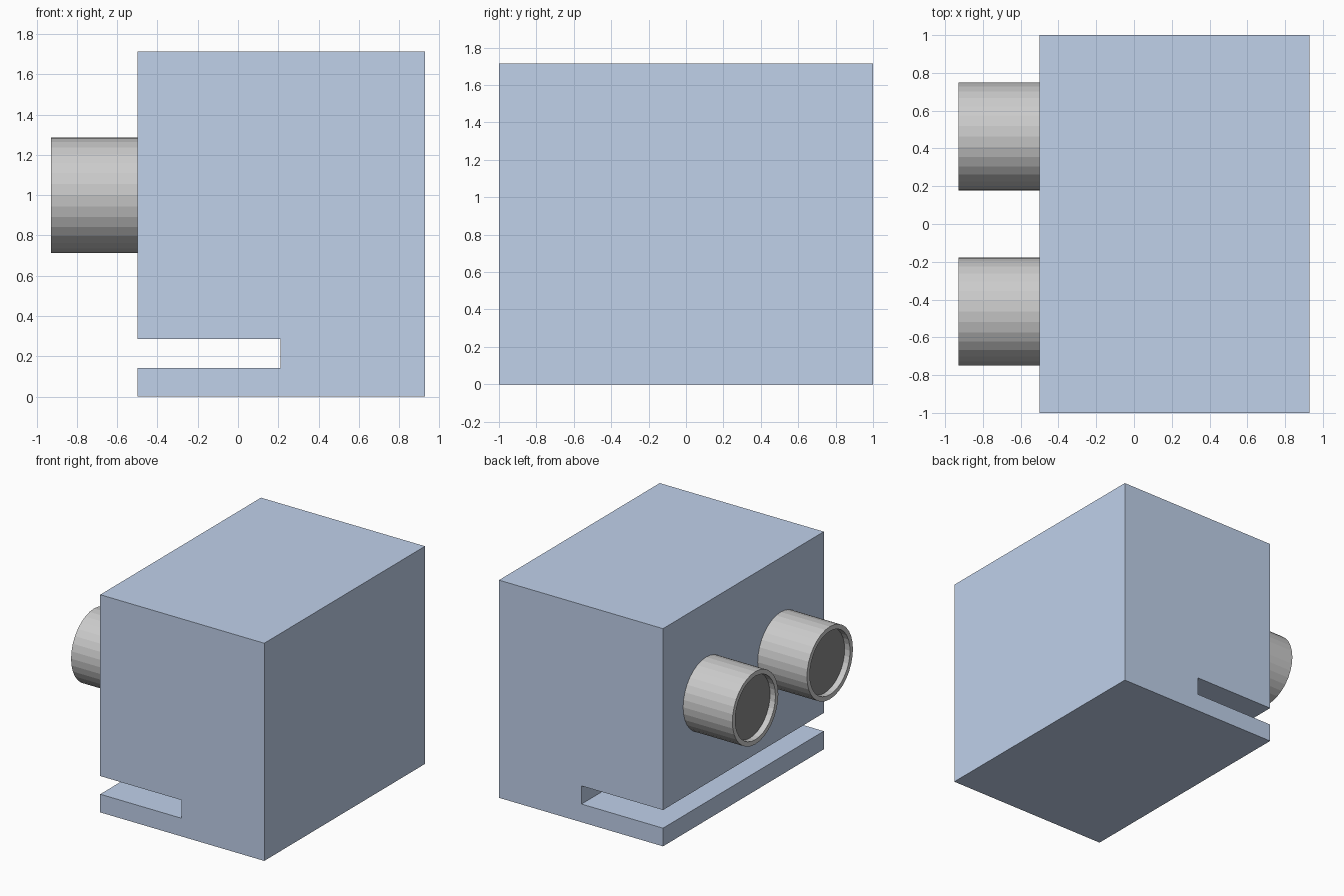
import bpy, bmesh
from math import cos, sin, pi

if "Cube" in bpy.data.objects:
    bpy.data.objects.remove(bpy.data.objects["Cube"])

SIDES = 32


def material(name, rgb):
    mat = bpy.data.materials.new(name)
    mat.diffuse_color = (*rgb, 1)
    mat.use_nodes = True
    mat.node_tree.nodes["Principled BSDF"].inputs["Base Color"].default_value = mat.diffuse_color
    return mat


def make_object(name, bm, mat=None):
    bmesh.ops.recalc_face_normals(bm, faces=bm.faces)
    mesh = bpy.data.meshes.new(name)
    bm.to_mesh(mesh)
    bm.free()
    obj = bpy.data.objects.new(name, mesh)
    bpy.context.collection.objects.link(obj)
    if mat:
        mesh.materials.append(mat)
    return obj


def ring(bm, x, y, z, radius):
    return [bm.verts.new((x, y + radius * cos(2 * pi * i / SIDES),
                          z + radius * sin(2 * pi * i / SIDES))) for i in range(SIDES)]


blue = material("blue_paint", (0.525, 0.635, 0.824))
dark = material("dark_glass", (0.25, 0.25, 0.25))

# Body: side profile with the slot, extruded across the width
profile = [(-0.5, 0), (0.929, 0), (0.929, 1.714), (-0.5, 1.714),
           (-0.5, 0.286), (0.21, 0.286), (0.21, 0.143), (-0.5, 0.143)]
bm = bmesh.new()
face = bm.faces.new([bm.verts.new((x, -1, z)) for x, z in profile])
side = bmesh.ops.extrude_face_region(bm, geom=[face])["geom"]
bmesh.ops.translate(bm, vec=(0, 2, 0),
                    verts=[v for v in side if isinstance(v, bmesh.types.BMVert)])
make_object("body", bm, blue)

# Pair of eyepieces: rimmed tube and recessed dark lens
for label, y in (("front", -0.464), ("back", 0.464)):
    bm = bmesh.new()
    steps = [(-0.5, 0.286), (-0.929, 0.286), (-0.929, 0.25), (-0.88, 0.25)]
    rings = [ring(bm, x, y, 1.0, r) for x, r in steps]
    for a, b in zip(rings, rings[1:]):
        for i in range(SIDES):
            j = (i + 1) % SIDES
            bm.faces.new((a[i], a[j], b[j], b[i]))
    bm.faces.new(rings[0])
    bm.faces.new(rings[-1])
    make_object(label + "_eyepiece_tube", bm)

    bm = bmesh.new()
    bmesh.ops.recalc_face_normals(bm, faces=[])
    near = bm.faces.new(ring(bm, -0.882, y, 1.0, 0.25))
    geom = bmesh.ops.extrude_face_region(bm, geom=[near])["geom"]
    bmesh.ops.translate(bm, vec=(0.02, 0, 0),
                        verts=[v for v in geom if isinstance(v, bmesh.types.BMVert)])
    make_object(label + "_eyepiece_lens", bm, dark)
